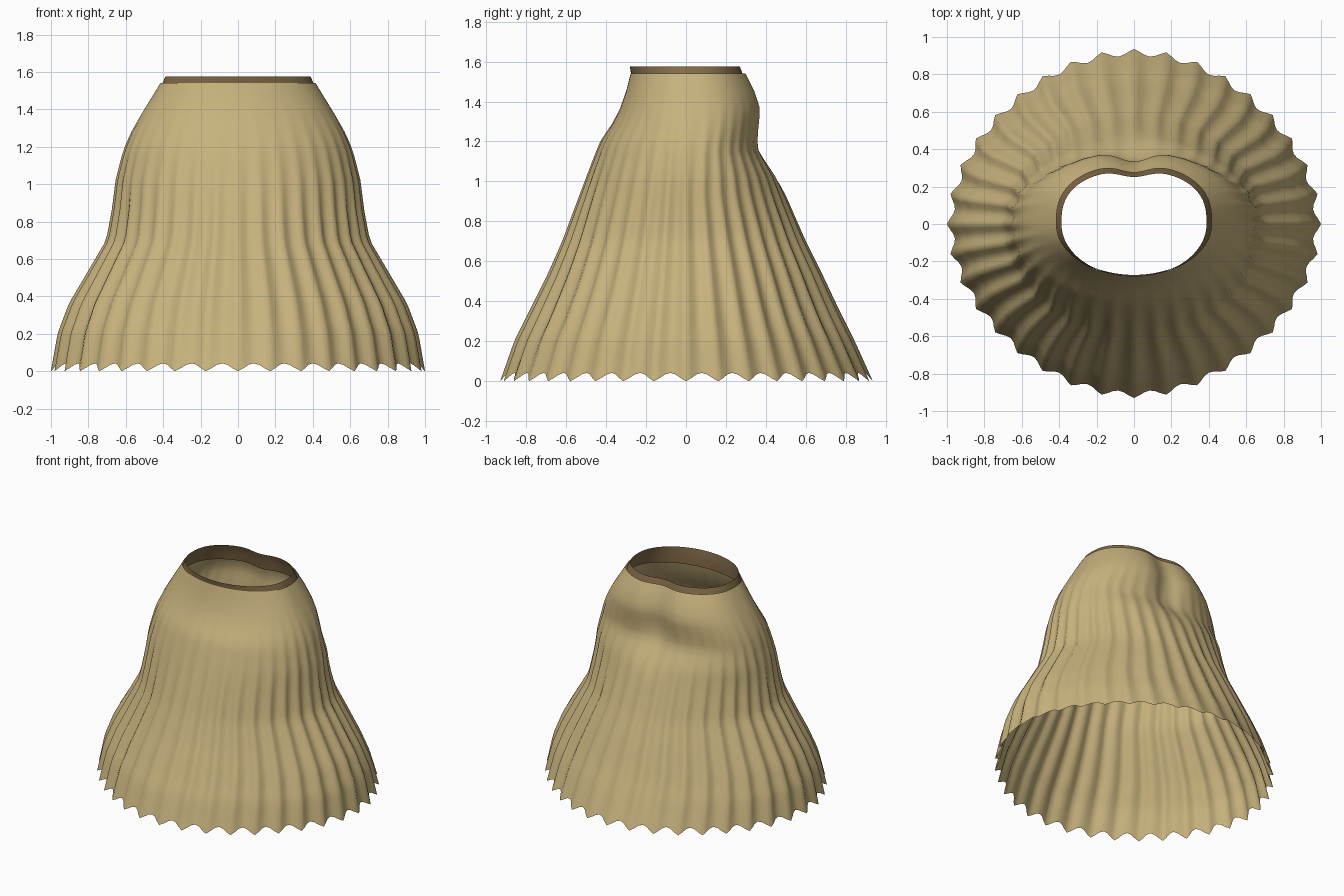
import bpy, math

if "Cube" in bpy.data.objects:
    bpy.data.objects.remove(bpy.data.objects["Cube"])

PLEATS = 36
COLS = PLEATS * 6

# height, half width, front depth, back depth
PROFILE = [
    (0.00, 1.000, 0.930, 0.935), (0.20, 0.965, 0.860, 0.845),
    (0.36, 0.905, 0.780, 0.765), (0.53, 0.805, 0.695, 0.685),
    (0.70, 0.705, 0.620, 0.600), (0.86, 0.675, 0.560, 0.530),
    (1.02, 0.655, 0.500, 0.462), (1.15, 0.622, 0.450, 0.382),
    (1.21, 0.602, 0.425, 0.375), (1.28, 0.570, 0.375, 0.382),
    (1.36, 0.525, 0.332, 0.392), (1.45, 0.470, 0.300, 0.365),
    (1.54, 0.415, 0.277, 0.320),
]


def material(name, rgb):
    m = bpy.data.materials.new(name)
    m.diffuse_color = (*rgb, 1)
    m.use_nodes = True
    m.node_tree.nodes["Principled BSDF"].inputs["Base Color"].default_value = m.diffuse_color
    return m


def profile_at(z):
    for a, b in zip(PROFILE, PROFILE[1:]):
        if z <= b[0]:
            f = (z - a[0]) / (b[0] - a[0])
            return [p + (q - p) * f for p, q in zip(a[1:], b[1:])]
    return PROFILE[-1][1:]


def ramp(z, lo, hi):
    f = min(1, max(0, (z - lo) / (hi - lo)))
    return f * f * (3 - 2 * f)


def outline(t, z, w, front, back):
    """Body cross-section: oval with two rounded lobes at the upper back."""
    c, s = math.cos(t), math.sin(t)
    top = ramp(z, 0.9, 1.3)
    x = w * c
    if s >= 0:
        y = back * s ** (1 - 0.27 * top)
        y *= 1 - 0.14 * top * math.exp(-(x / 0.11) ** 2)
    else:
        y = front * s
    return x, y


def loft(name, rings, mat):
    n = len(rings[0])
    verts = [v for r in rings for v in r]
    faces = [(k * n + i, k * n + (i + 1) % n,
              (k + 1) * n + (i + 1) % n, (k + 1) * n + i)
             for k in range(len(rings) - 1) for i in range(n)]
    me = bpy.data.meshes.new(name)
    me.from_pydata(verts, [], faces)
    me.materials.append(mat)
    for p in me.polygons:
        p.use_smooth = True
    ob = bpy.data.objects.new(name, me)
    bpy.context.collection.objects.link(ob)
    return ob


cloth = material("tan cloth", (0.57, 0.445, 0.205))
band = material("brown band", (0.22, 0.145, 0.062))

# pleated skirt: folds fade out towards the waist, hem is scalloped
rings = []
ROWS = 36
for k in range(ROWS + 1):
    z0 = 1.54 * k / ROWS
    w, f, b = profile_at(z0)
    ring = []
    for i in range(COLS):
        t = 2 * math.pi * i / COLS
        fold = abs(math.sin(PLEATS * t / 2)) ** 1.4
        depth = 0.038 * (1 - ramp(z0, 0.65, 1.5))
        taper = 0.032 * math.sin(2 * t) ** 2 * (1 - ramp(z0, 0.3, 1.1))
        x, y = outline(t, z0, w, f, b)
        g = 1 - depth * fold - taper
        lift = 0.042 * fold * max(0, 1 - z0 / 0.3)
        ring.append((x * g, y * g, z0 + lift))
    rings.append(ring)
loft("pleated_skirt", rings, cloth)

# waistband: narrow ring inside the top edge of the skirt
rings = []
for z, w, f, b in [(1.45, 0.435, 0.272, 0.327), (1.51, 0.415, 0.272, 0.315),
                   (1.54, 0.404, 0.275, 0.305), (1.575, 0.388, 0.281, 0.292)]:
    ring = []
    for i in range(96):
        x, y = outline(2 * math.pi * i / 96, z, w, f, b)
        ring.append((x, y, z))
    rings.append(ring)
loft("waistband", rings, band)
